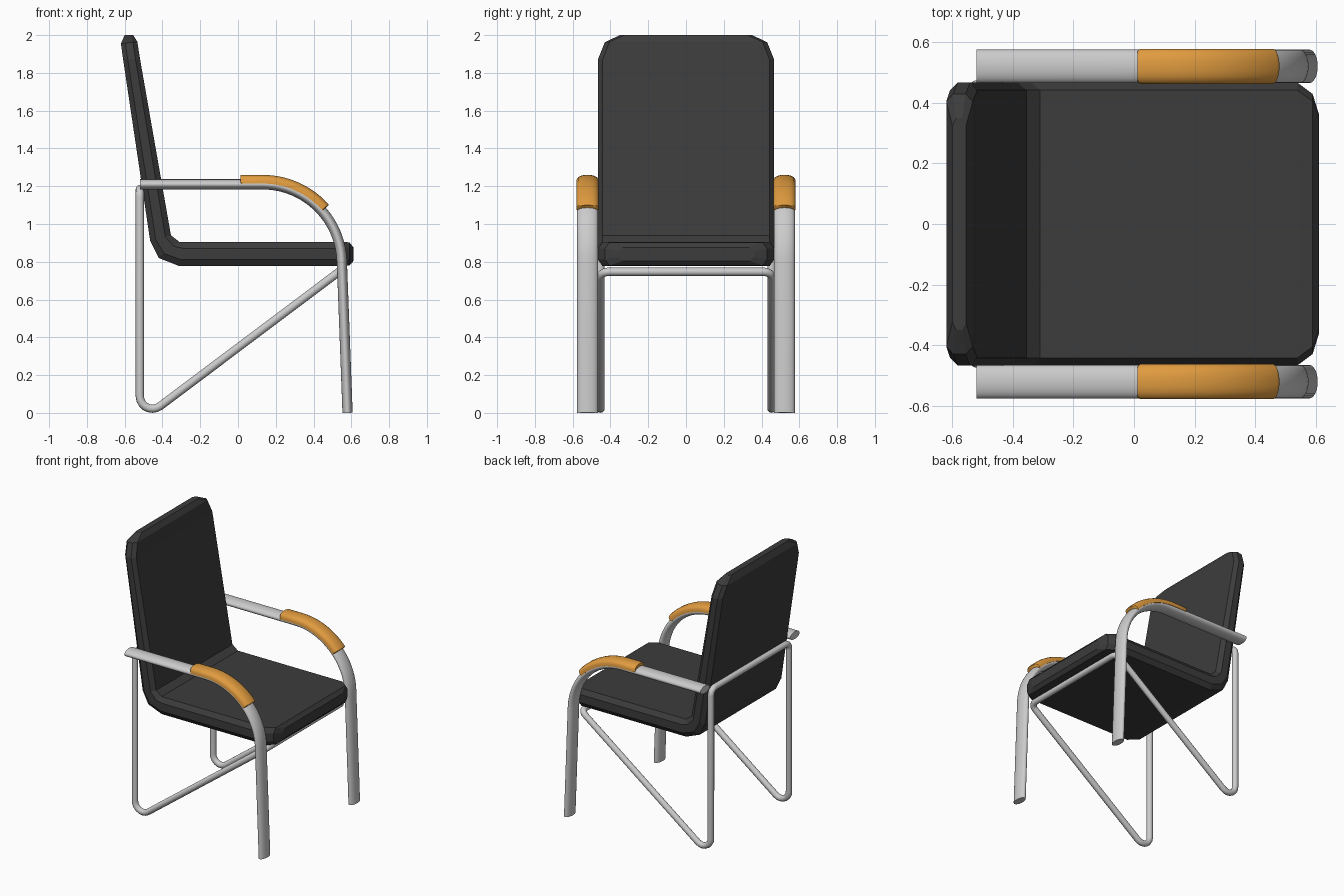
import bpy, bmesh, math
from mathutils import Vector

if "Cube" in bpy.data.objects:
    bpy.data.objects.remove(bpy.data.objects["Cube"])


def material(name, rgb):
    m = bpy.data.materials.new(name)
    m.diffuse_color = (*rgb, 1)
    m.use_nodes = True
    m.node_tree.nodes["Principled BSDF"].inputs["Base Color"].default_value = m.diffuse_color
    return m


def loft(name, rings, mat=None, mirror=False, smooth=None):
    """Skin a list of rings into a closed solid."""
    bm = bmesh.new()
    rows = [[bm.verts.new(p) for p in r] for r in rings]
    n = len(rows[0])
    for a, b in zip(rows, rows[1:]):
        for i in range(n):
            j = (i + 1) % n
            bm.faces.new((a[i], a[j], b[j], b[i]))
    bm.faces.new(rows[0])
    bm.faces.new(rows[-1])
    bmesh.ops.recalc_face_normals(bm, faces=bm.faces)
    me = bpy.data.meshes.new(name)
    bm.to_mesh(me)
    bm.free()
    ob = bpy.data.objects.new(name, me)
    bpy.context.collection.objects.link(ob)
    if mat:
        me.materials.append(mat)
    if smooth:
        shade(ob, smooth)
    if mirror:
        ob.modifiers.new("Mirror", 'MIRROR').use_axis = (False, True, False)
    return ob


def activate(ob):
    bpy.ops.object.select_all(action='DESELECT')
    ob.select_set(True)
    bpy.context.view_layer.objects.active = ob


def shade(ob, degrees):
    activate(ob)
    bpy.ops.object.shade_smooth_by_angle(angle=math.radians(degrees))


def sweep(path, section, y0):
    """Rings of section (y, outward) points along an xz path."""
    rings = []
    for i, p in enumerate(path):
        t = (path[min(i + 1, len(path) - 1)] - path[max(i - 1, 0)]).normalized()
        n = Vector((-t.y, t.x))
        rings.append([(p.x + n.x * h, y0 + y, max(0, p.y + n.y * h)) for y, h in section])
    return rings


def fillet_loop(corners, steps=7):
    """Round each (point, radius) corner of a closed polyline."""
    out = []
    for i, (p, r) in enumerate(corners):
        p = Vector(p)
        a = (Vector(corners[i - 1][0]) - p).normalized()
        b = (Vector(corners[(i + 1) % len(corners)][0]) - p).normalized()
        half = a.angle(b) / 2
        axis = (a + b).normalized()
        c = p + axis * (r / math.sin(half))
        u = (a - axis * a.dot(axis)).normalized()
        span = math.pi / 2 - half
        for k in range(steps + 1):
            w = span * (1 - 2 * k / steps)
            out.append(c + r * (u * math.sin(w) - axis * math.cos(w)))
    return out


dark = material("dark_upholstery", (0.045, 0.045, 0.045))
wood = material("orange_wood", (0.75, 0.33, 0.05))

# Seat and back cushion: inner xz, outer xz, half width
stations = [
    (-0.555, 2.0, -0.60, 2.0, 0.35),
    (-0.533, 1.965, -0.62, 1.955, 0.43),
    (-0.518, 1.87, -0.608, 1.87, 0.467),
    (-0.355, 0.94, -0.465, 0.91, 0.467),
    (-0.31, 0.905, -0.42, 0.82, 0.467),
    (-0.28, 0.905, -0.31, 0.777, 0.467),
    (0.54, 0.905, 0.54, 0.777, 0.467),
    (0.59, 0.903, 0.59, 0.78, 0.43),
    (0.612, 0.875, 0.612, 0.805, 0.36),
]
rings = []
for ix, iz, ox, oz, w in stations:
    inner, outer = Vector((ix, 0, iz)), Vector((ox, 0, oz))
    octagon = [(w - 0.025, 0), (w, 0.27), (w, 0.73), (w - 0.025, 1)]
    octagon += [(-y, f) for y, f in reversed(octagon)]
    rings.append([inner.lerp(outer, f) + Vector((0, y, 0)) for y, f in octagon])
loft("seat_and_back", rings, dark)

# Armrests running down into the front legs: flattened tubes
C, R = Vector((0.13, 0.79)), 0.42


def arc(a0, a1, n):
    return [C + R * Vector((math.sin(math.radians(a0 + (a1 - a0) * k / n)),
                            math.cos(math.radians(a0 + (a1 - a0) * k / n)))) for k in range(n + 1)]


path = [Vector((-0.52, 1.21))] + arc(0, 88, 20) + [Vector((0.58, 0.0))]
oval = [(0.055 * math.cos(k * math.tau / 24), 0.027 * math.sin(k * math.tau / 24)) for k in range(24)]
loft("arm_and_front_leg", sweep(path, oval, 0.521), mirror=True, smooth=40)

# Wooden arm pads following the bend, domed on top
pad_path = [Vector((0.012, 1.21)), Vector((0.02, 1.21))] + arc(0, 47, 14) + arc(48, 48.5, 1)
dome = [(0.058, 0.004), (0.058, 0.025), (0.05, 0.038), (0.034, 0.046), (0.015, 0.05)]
dome += [(-y, h) for y, h in reversed(dome)]
pad = sweep(pad_path, dome, 0.521)
for end in (0, -1):
    mid = sum((Vector(p) for p in pad[end]), Vector()) / len(dome)
    pad[end] = [mid.lerp(Vector(p), 0.86) for p in pad[end]]
loft("arm_pad", pad, wood, mirror=True, smooth=40)

# Continuous bent tube: rear legs, diagonals and cross bars
Y = 0.453
pts = fillet_loop([
    ((0.535, -Y, 0.747), 0.045), ((-0.52, -Y, -0.045), 0.067), ((-0.52, -Y, 1.185), 0.045),
    ((-0.52, Y, 1.185), 0.045), ((-0.52, Y, -0.045), 0.067), ((0.535, Y, 0.747), 0.045),
])
cu = bpy.data.curves.new("rear_frame", 'CURVE')
cu.dimensions = '3D'
cu.bevel_depth = 0.022
cu.bevel_resolution = 4
sp = cu.splines.new('POLY')
sp.points.add(len(pts) - 1)
for q, p in zip(sp.points, pts):
    q.co = (*p, 1)
sp.use_cyclic_u = True
frame = bpy.data.objects.new("rear_frame", cu)
bpy.context.collection.objects.link(frame)
activate(frame)
bpy.ops.object.convert(target='MESH')
shade(bpy.context.object, 50)
